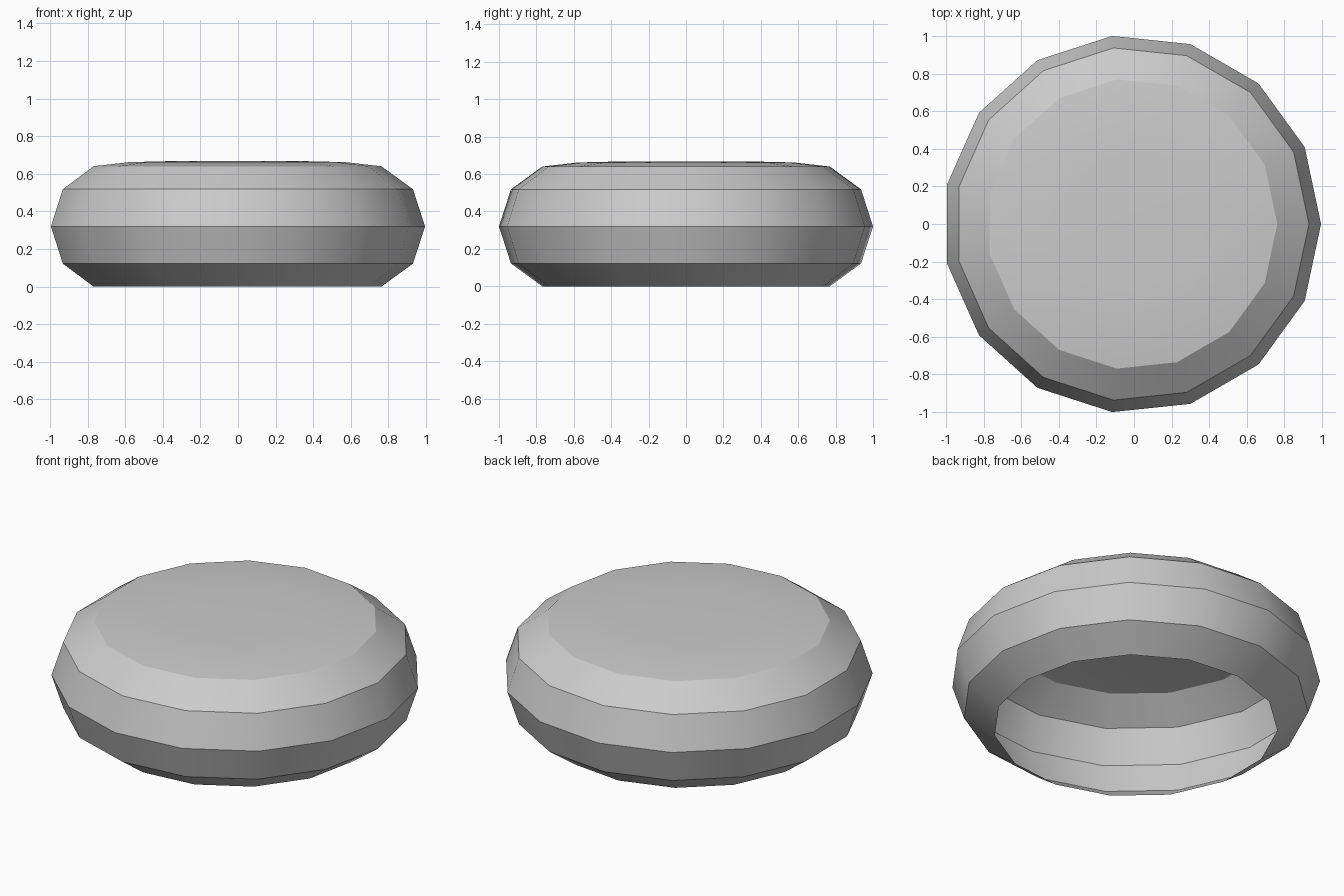
import bpy
import bmesh
import math

if "Cube" in bpy.data.objects:
    bpy.data.objects.remove(bpy.data.objects["Cube"])

SIDES = 15
TUBE_R = 0.3365          # radius of the rounded rim
RING_R = 1.0055 - TUBE_R # radius of the rim's centre line
SHIFT = -0.011           # centres the odd-sided outline on x

# Half-profile: rounded outer rim in 36 degree steps, then a barely domed lid
mid_z = TUBE_R * math.sin(math.radians(72))
profile = [(RING_R + TUBE_R * math.cos(math.radians(a)),
            mid_z + TUBE_R * math.sin(math.radians(a)))
           for a in (-72, -36, 0, 36, 72)]
profile += [(0.58, 0.662), (0.37, 0.667)]

# Lathe the profile into a shell, open underneath
bm = bmesh.new()
rings = []
for r, z in profile:
    rings.append([bm.verts.new((SHIFT + r * math.cos(math.tau * i / SIDES),
                                r * math.sin(math.tau * i / SIDES), z))
                  for i in range(SIDES)])
for low, high in zip(rings, rings[1:]):
    for i in range(SIDES):
        j = (i + 1) % SIDES
        bm.faces.new((low[i], low[j], high[j], high[i]))
bm.faces.new(rings[-1])

mesh = bpy.data.meshes.new("rounded_cap")
bm.to_mesh(mesh)
bm.free()
cap = bpy.data.objects.new("rounded_cap", mesh)
bpy.context.collection.objects.link(cap)

# Smooth around the rim, crisp between its bands
bpy.context.view_layer.objects.active = cap
cap.select_set(True)
bpy.ops.object.shade_smooth_by_angle(angle=math.radians(26))
